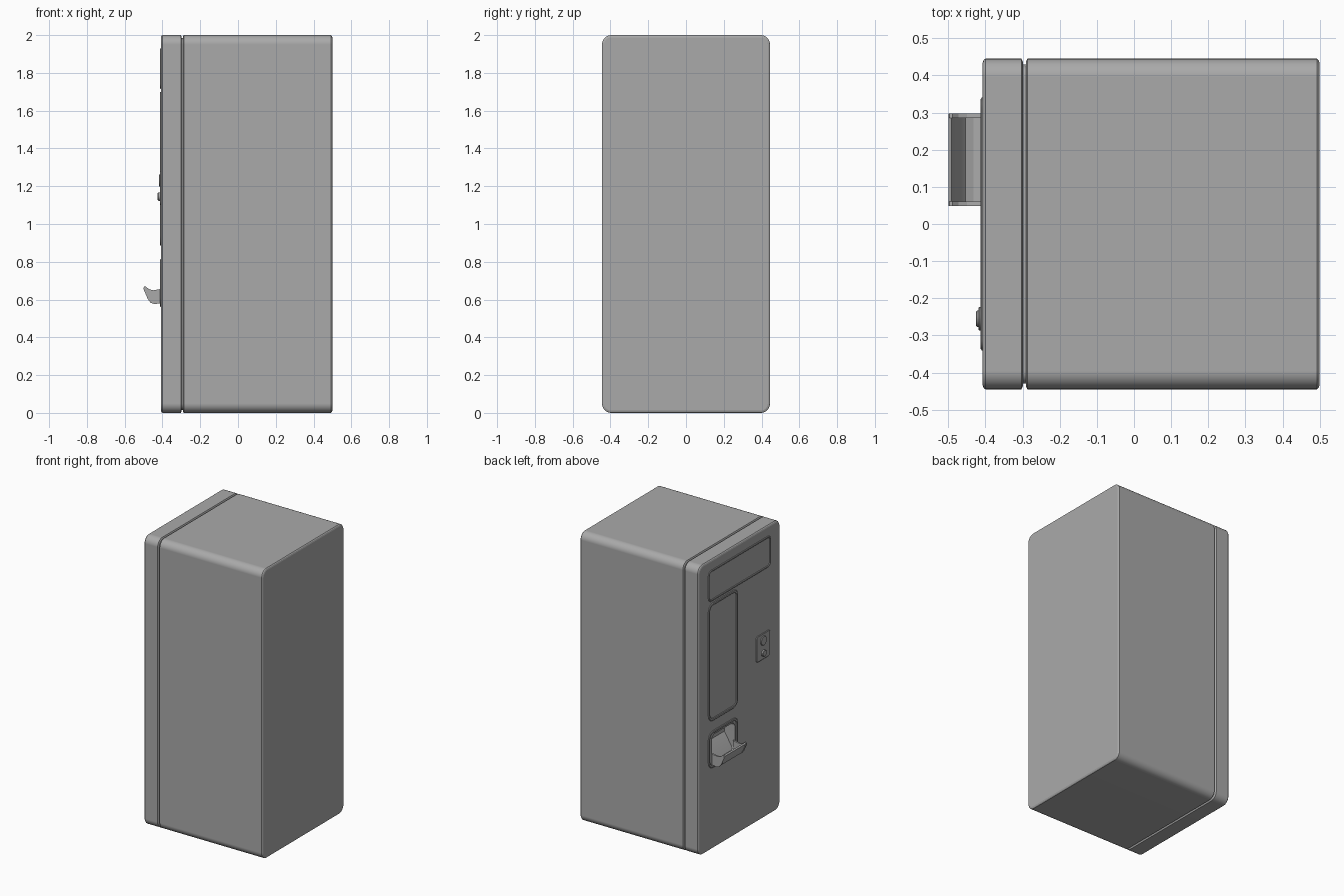
import bpy, bmesh, math

if "Cube" in bpy.data.objects:
    bpy.data.objects.remove(bpy.data.objects["Cube"])

GREY = (0.4, 0.4, 0.4, 1)
mat = bpy.data.materials.new("plain_grey")
mat.use_nodes = True
mat.diffuse_color = GREY
mat.node_tree.nodes["Principled BSDF"].inputs["Base Color"].default_value = GREY


def finish(name, bm):
    bmesh.ops.recalc_face_normals(bm, faces=bm.faces)
    mesh = bpy.data.meshes.new(name)
    bm.to_mesh(mesh)
    bm.free()
    mesh.materials.append(mat)
    ob = bpy.data.objects.new(name, mesh)
    bpy.context.collection.objects.link(ob)
    smooth(ob)
    return ob


def smooth(ob):
    bpy.ops.object.select_all(action="DESELECT")
    ob.select_set(True)
    bpy.context.view_layer.objects.active = ob
    bpy.ops.object.shade_smooth_by_angle(angle=math.radians(20))


def rounded_rect(y0, y1, z0, z1, r, steps=8):
    """Outline of a rounded rectangle in the y-z plane."""
    corners = [(y1 - r, z1 - r), (y0 + r, z1 - r), (y0 + r, z0 + r), (y1 - r, z0 + r)]
    pts = []
    for k, (cy, cz) in enumerate(corners):
        for i in range(steps + 1):
            a = math.pi / 2 * (k + i / steps)
            pts.append((cy + r * math.cos(a), cz + r * math.sin(a)))
    return pts


def loft(name, rect, r, sections, ring=False):
    """Loft a rounded rectangle through (x, inset) sections; ring closes it on itself."""
    y0, y1, z0, z1 = rect
    bm = bmesh.new()
    loops = []
    for x, d in sections:
        pts = rounded_rect(y0 + d, y1 - d, z0 + d, z1 - d, max(r - d, 0.002))
        loops.append([bm.verts.new((x, y, z)) for y, z in pts])
    pairs = list(zip(loops, loops[1:]))
    if ring:
        pairs.append((loops[-1], loops[0]))
    else:
        bm.faces.new(loops[0])
        bm.faces.new(loops[-1])
    n = len(loops[0])
    for a, b in pairs:
        for i in range(n):
            j = (i + 1) % n
            bm.faces.new((a[i], a[j], b[j], b[i]))
    return finish(name, bm)


def extrude_profile(name, profile, y0, y1):
    """Extrude a closed x-z profile along y."""
    bm = bmesh.new()
    face = bm.faces.new([bm.verts.new((x, y0, z)) for x, z in profile])
    out = bmesh.ops.extrude_face_region(bm, geom=[face])
    verts = [v for v in out["geom"] if isinstance(v, bmesh.types.BMVert)]
    bmesh.ops.translate(bm, verts=verts, vec=(0, y1 - y0, 0))
    return finish(name, bm)


def button(name, y, z, r, x0, x1):
    rim = 0.003
    return loft(name, (y - r, y + r, z - r, z + r), r - 0.0001,
                [(x0, 0), (x1 + rim, 0), (x1, rim)])


def keep_flats_even(ob):
    """Let the broad faces decide the normals beside the rounded edges."""
    even = ob.modifiers.new("even_normals", "WEIGHTED_NORMAL")
    even.keep_sharp = True


# Cabinet, recessed seam and door
SHELL = (-0.445, 0.445, 0, 2)
FACE = -0.408
cabinet = loft("cabinet", SHELL, 0.05,
               [(-0.291, 0.008), (-0.287, 0), (0.492, 0), (0.497, 0.004), (0.5, 0.012)])
loft("door_seam", SHELL, 0.05, [(-0.31, 0.016), (-0.28, 0.016)])
door = loft("door", SHELL, 0.05,
            [(FACE, 0.012), (FACE + 0.003, 0.004), (FACE + 0.008, 0), (-0.303, 0), (-0.299, 0.008)])

# Delivery opening cut into the door
cutter = loft("opening_cutter", (0.05, 0.3, 0.59, 0.785), 0.03, [(-0.45, 0), (-0.33, 0)])
cutter.hide_render = True
cut = door.modifiers.new("opening", "BOOLEAN")
cut.operation = "DIFFERENCE"
cut.object = cutter
bpy.context.view_layer.objects.active = door
bpy.ops.object.modifier_apply(modifier=cut.name)
bpy.data.objects.remove(cutter)
smooth(door)
keep_flats_even(cabinet)
keep_flats_even(door)

# Raised frames on the door
for name, rect, r, w in (
    ("sign_frame", (-0.34, 0.34, 1.715, 1.93), 0.03, 0.012),
    ("display_frame", (0.018, 0.34, 0.885, 1.7), 0.05, 0.018),
    ("delivery_frame", (0.018, 0.34, 0.56, 0.815), 0.05, 0.018),
):
    loft(name, rect, r, [(FACE + 0.003, 0), (FACE - 0.002, 0), (FACE - 0.005, 0.004),
                         (FACE - 0.005, w - 0.004), (FACE - 0.002, w), (FACE + 0.003, w)],
         ring=True)

# Payment plate with two round buttons
loft("payment_plate", (-0.333, -0.18, 1.1, 1.28), 0.02,
     [(FACE + 0.003, 0), (FACE - 0.002, 0), (FACE - 0.005, 0.004)])
button("large_button", -0.255, 1.23, 0.032, FACE, -0.419)
button("small_button", -0.255, 1.145, 0.022, FACE, -0.425)

# Delivery tray: two side cheeks, a curved scoop and a sloping back
cheek = [(-0.5, 0.662), (-0.497, 0.668), (-0.488, 0.669), (-0.473, 0.656), (-0.45, 0.649),
         (-0.4, 0.657), (-0.4, 0.582), (-0.44, 0.576), (-0.462, 0.582), (-0.478, 0.603),
         (-0.499, 0.652)]
for name, y in (("left_cheek", 0.285), ("right_cheek", 0.048)):
    extrude_profile(name, cheek, y, y + 0.012)

outer = [(-0.499, 0.66), (-0.478, 0.607), (-0.462, 0.585), (-0.44, 0.578),
         (-0.4, 0.585), (-0.33, 0.7)]
inner = [(x + 0.008, z + 0.008) for x, z in reversed(outer)]
extrude_profile("tray_scoop", outer + inner, 0.052, 0.295)
